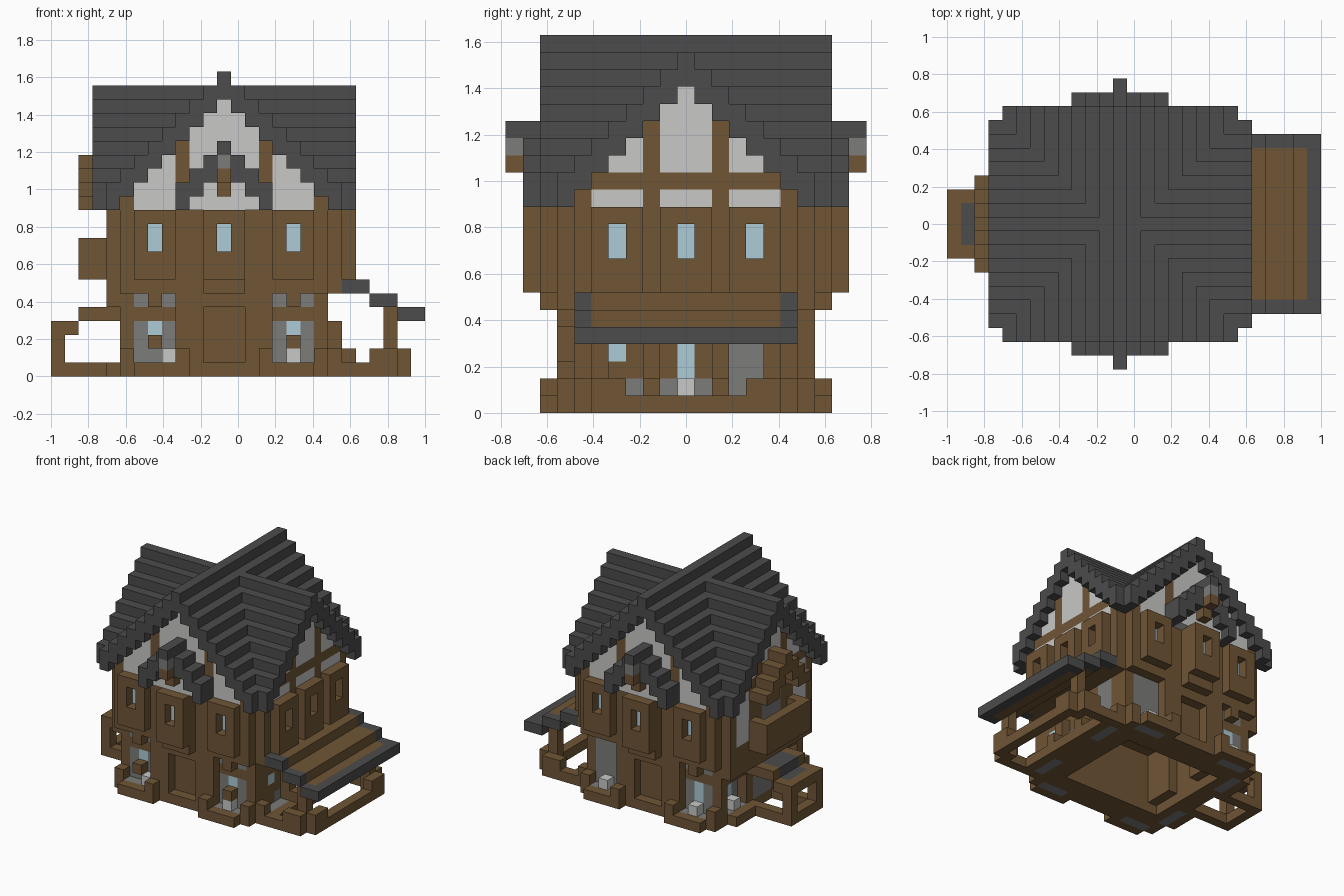
import bpy, bmesh

cube = bpy.data.objects.get("Cube")
if cube:
    bpy.data.objects.remove(cube, do_unlink=True)

S = 2 / 27          # block size
GRID = {}           # (u, v, k) -> (part, colour); u, v count from the ridge crossing


def material(name, rgb):
    m = bpy.data.materials.new(name)
    m.use_nodes = True
    m.diffuse_color = (*rgb, 1)
    m.node_tree.nodes["Principled BSDF"].inputs["Base Color"].default_value = (*rgb, 1)
    return m


MATS = {
    "timber": material("timber brown", (0.16, 0.092, 0.037)),
    "slate": material("slate dark grey", (0.072, 0.072, 0.072)),
    "plaster": material("plaster light grey", (0.58, 0.58, 0.57)),
    "stone": material("stone mid grey", (0.2, 0.2, 0.195)),
    "glass": material("pale blue glass", (0.42, 0.60, 0.67)),
}


def span(r):
    return range(r[0], r[1] + 1) if isinstance(r, tuple) else (r,)


def cells(u, v, k, mirror):
    for s in ((1, -1) if mirror else (1,)):
        yield from ((a, b * s, c) for a in span(u) for b in span(v) for c in span(k))


def box(part, colour, u, v, k, mirror=False):
    """Fill a block of cells, optionally repeated on the opposite y side."""
    for cell in cells(u, v, k, mirror):
        GRID[cell] = (part, colour)


def carve(u, v, k, mirror=False):
    for cell in cells(u, v, k, mirror):
        GRID.pop(cell, None)


def ring(part, colour, u, v, k):
    """Four walls around a rectangle of half sizes u and v."""
    box(part, colour, (-u, u), -v, k, True)
    for side in (-u, u):
        box(part, colour, side, (-v, v), k)


# Foundation with an open middle and planters below the windows
box("foundation", "timber", (-7, 7), (-7, 7), 0)
box("foundation", "timber", 8, (-6, 6), 0)
box("foundation", "timber", 9, (-5, 5), 0)
carve((-5, 5), (-4, 4), 0)
for c in (-5, 5):
    box("planter", "timber", (c - 1, c + 1), 8, 0, True)
    box("planter_bed", "stone", (c - 1, c + 1), 7, 0, True)
box("planter", "timber", -8, (3, 5), 0, True)
box("planter_bed", "stone", -7, (3, 5), 0, True)
box("planter_bed", "stone", 8, (3, 5), 0, True)

# Ground floor walls with a timber lining
ring("inner_wall", "timber", 6, 5, (1, 5))
ring("ground_wall", "timber", 7, 6, (1, 5))
for c in (-5, 5):
    box("ground_panel", "stone", (c - 1, c + 1), 6, (1, 3), True)
    box("ground_window", "glass", c, -6, 3)
    box("flower_box", "timber", c, -7, 2)
    box("lamp", "plaster", -4 if c < 0 else c, -7, 1)
    box("lamp", "plaster", c, 7, 1)
    for side in (-1, 1):
        box("ground_panel", "stone", c + side, 6, 5, True)
box("ground_panel", "stone", (4, 6), 6, (1, 5))
box("ground_window", "glass", -5, 6, (2, 3))
box("side_panel", "stone", 7, (3, 4), (1, 5))
box("side_panel", "stone", 7, (-3, 3), 1)
box("side_window", "glass", 7, -4, 3)
box("side_window", "glass", 7, 0, (2, 3))
box("lamp", "plaster", 8, 0, 1)

# Niches and doorway on the -x side
carve(-7, (3, 5), (1, 3), True)
box("inner_wall", "timber", -5, (2, 5), (1, 5), True)
box("left_panel", "stone", -6, (3, 5), (1, 3), True)
box("left_window", "glass", -6, 4, (2, 3), True)
box("lamp", "plaster", -7, 4, 1, True)
box("left_panel", "stone", -7, (-1, 1), (1, 3))

# Pilasters, beams and buttresses
for side in (-1, 1):
    box("front_pilaster", "timber", 2 * side, 7, (1, 4), True)
    box("front_pilaster", "timber", 3 * side, 7, (1, 4), True)
    box("corner_block", "timber", 7 * side, 7, 1, True)
    box("buttress", "timber", 3 * side, 8, (0, 1), True)
    box("bracket", "timber", 5 * side, -7, 5)
box("bracket", "timber", -5, 7, 5)
box("door_beam", "timber", (-3, 3), 7, 5, True)
box("side_pilaster", "timber", 8, 2, (1, 3), True)
box("corner_block", "timber", 8, 6, 1, True)
box("buttress", "timber", 9, 2, (0, 1), True)

# Upper floor and walls, with notched corners
box("upper_floor", "timber", (-8, 8), (-7, 7), 6)
box("bay_corbel", "timber", (-1, 1), 8, 6, True)
box("left_corbel", "timber", -8, (-6, 6), 5)
ring("upper_wall", "timber", 8, 7, (7, 11))
for u in (-8, 8):
    carve(u, 7, (6, 11), True)
    box("upper_wall", "timber", u * 7 // 8, 6, (7, 11), True)

# Window bays on the front, back and +x side
for c in (-5, 0, 5):
    outer = 8 if c else 9
    box("bay", "timber", (c - 1, c + 1), (8, outer), (7, 11), True)
    carve(c, outer, (9, 10), True)
    box("bay_window", "glass", c, outer - 1, (9, 10), True)
for c in (-4, 0, 4):
    box("side_bay", "timber", 9, (c - 1, c + 1), (7, 11))
    carve(9, c, (9, 10))
    box("side_bay_window", "glass", 8, c, (9, 10))

# Plaster gables with timber framing
for u in range(-7, 8):
    d = abs(u)
    box("front_gable", "timber" if d == 7 else "plaster", u, 7, (12, 19 - d), True)
    if d == 3:
        box("gable_post", "timber", u, 7, (14, 16), True)
for v in range(-6, 7):
    d = abs(v)
    for u in (-8, 8):
        box("side_gable", "timber" if d in (2, 6) else "plaster", u, v, (12, 18 - d))
        if d < 6:
            box("gable_beam", "timber", u, v, 13)

# Crossing stepped roofs, two blocks thick
for u in range(-9, 10):
    for v in range(-8, 9):
        tops = []
        if abs(u) <= 8:
            tops.append(21 - abs(u))
        if abs(v) <= 7:
            tops.append(20 - abs(v))
        if tops:
            box("roof", "slate", u, v, (max(tops) - 1, max(tops)))

# Small front and back dormers
for u in range(-3, 4):
    top = 16 - abs(u)
    box("dormer_roof", "slate", u, (8, 9), (top - 1, top), True)
    if abs(u) < 3:
        box("dormer_wall", "plaster", u, 8, (12, top - 2), True)
box("dormer_roof", "slate", 0, 10, 16, True)
box("dormer_stone", "stone", 0, (9, 10), 15, True)
box("dormer_post", "timber", 0, 10, 14, True)
box("dormer_post", "timber", 0, 9, (13, 14), True)

# Balcony on the -x side with its timber hood
box("balcony", "timber", (-10, -9), (-3, 3), (7, 9))
carve(-9, (-2, 2), (8, 9))
for v in range(-3, 4):
    top = 15 - abs(v)
    box("balcony_hood", "timber", (-10, -9), v, (max(12, top - 1), top))
box("balcony_panel", "plaster", -8, (4, 5), (8, 11), True)
box("balcony_panel", "stone", -8, (-1, 1), (8, 11))

# Lean-to on the -x side
box("lean_to_frame", "timber", (-12, -8), 2, 0, True)
box("lean_to_frame", "timber", -12, (-2, 2), 0)
box("lean_to_frame", "timber", -12, 2, (1, 3), True)
box("lean_to_frame", "timber", -12, (-2, 2), 3)
box("lean_to_frame", "timber", -11, 2, 3, True)
box("lean_to_frame", "timber", (-10, -8), 2, 4, True)
box("lean_to_roof", "slate", -11, (-1, 1), 3)
box("lean_to_roof", "slate", (-10, -8), (-1, 1), 4)

# Porch awning, posts and ground fence on the +x side
for u in range(9, 15):
    k = 6 - (u - 9) // 2
    box("awning", "timber", u, (-5, 5), k)
    box("awning_edge", "slate", u, 6, k, True)
box("awning_edge", "slate", 14, (-6, 6), 4)
box("porch_fence", "timber", (9, 12), 6, 0, True)
box("porch_fence", "timber", 13, (-5, 5), 0)
box("porch_fence", "timber", 13, (4, 5), 1, True)
box("porch_fence", "timber", (11, 12), 6, 1, True)
box("porch_post", "timber", 12, 5, (0, 4), True)


def build(part):
    """Mesh the exposed faces of one part and merge the flat areas."""
    bm = bmesh.new()
    verts, used = {}, []

    def vert(p):
        if p not in verts:
            verts[p] = bm.verts.new(((p[0] + 12) * S - 1, (p[1] - 0.5) * S, p[2] * S))
        return verts[p]

    owned = [(cell, colour) for cell, (owner, colour) in GRID.items() if owner == part]
    for cell, colour in owned:
        if colour not in used:
            used.append(colour)
        for axis, side in ((a, s) for a in range(3) for s in (0, 1)):
            near = list(cell)
            near[axis] += 2 * side - 1
            if tuple(near) in GRID:
                continue
            loop = []
            for b, c in ((0, 0), (1, 0), (1, 1), (0, 1)):
                p = list(cell)
                p[axis] += side
                p[(axis + 1) % 3] += b
                p[(axis + 2) % 3] += c
                loop.append(vert(tuple(p)))
            face = bm.faces.new(loop if side else loop[::-1])
            face.material_index = used.index(colour)
    bmesh.ops.dissolve_limit(bm, angle_limit=0.01, verts=bm.verts[:],
                             edges=bm.edges[:], delimit={'MATERIAL'})
    mesh = bpy.data.meshes.new(part)
    bm.to_mesh(mesh)
    bm.free()
    for colour in used:
        mesh.materials.append(MATS[colour])
    bpy.context.scene.collection.objects.link(bpy.data.objects.new(part, mesh))


for part in sorted({owner for owner, colour in GRID.values()}):
    build(part)
